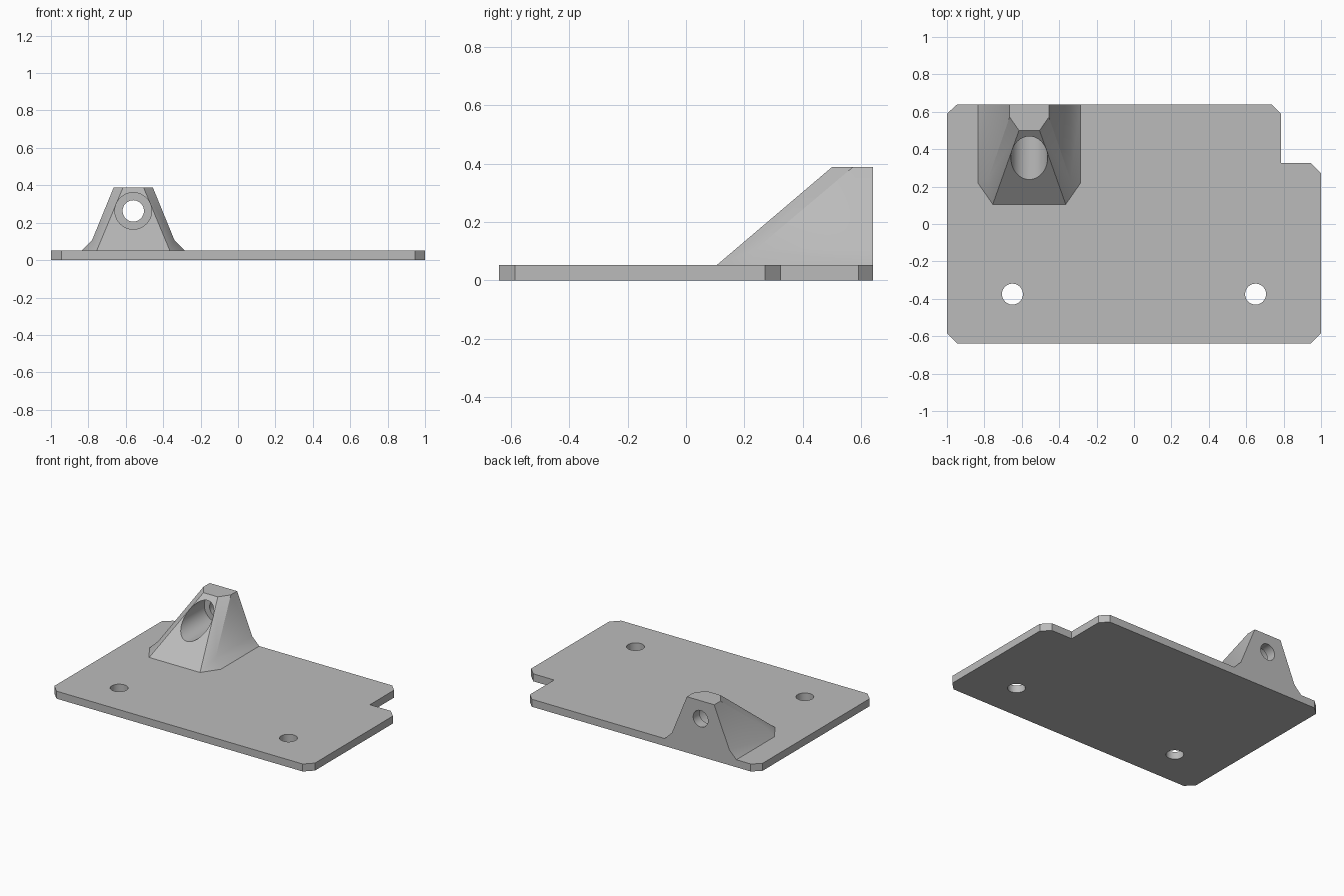
import bpy, bmesh, math
from mathutils import Vector

cube = bpy.data.objects.get("Cube")
if cube:
    bpy.data.objects.remove(cube, do_unlink=True)

grey = bpy.data.materials.new("plain grey")
grey.use_nodes = True
grey.diffuse_color = (0.5, 0.5, 0.5, 1)
grey.node_tree.nodes["Principled BSDF"].inputs["Base Color"].default_value = (0.5, 0.5, 0.5, 1)

PLATE_TOP = 0.052
BACK = 0.64
MOUNT_X = -0.56
BORE_Z = 0.263


def prism(name, points, offset, trims=()):
    """Extrude a closed outline, then slice away whatever lies beyond each trim plane."""
    bm = bmesh.new()
    face = bm.faces.new([bm.verts.new(p) for p in points])
    moved = bmesh.ops.extrude_face_region(bm, geom=[face])["geom"]
    bmesh.ops.translate(bm, vec=offset, verts=[v for v in moved if isinstance(v, bmesh.types.BMVert)])
    for point, normal in trims:
        bmesh.ops.bisect_plane(bm, geom=bm.verts[:] + bm.edges[:] + bm.faces[:],
                               plane_co=point, plane_no=normal, clear_outer=True)
        bmesh.ops.holes_fill(bm, edges=[e for e in bm.edges if e.is_boundary], sides=0)
    bmesh.ops.recalc_face_normals(bm, faces=bm.faces[:])
    mesh = bpy.data.meshes.new(name)
    bm.to_mesh(mesh)
    bm.free()
    mesh.materials.append(grey)
    obj = bpy.data.objects.new(name, mesh)
    bpy.context.collection.objects.link(obj)
    return obj


def drill(target, start, end, radius):
    """Cut a round hole from start to end."""
    axis = Vector(end) - Vector(start)
    bpy.ops.mesh.primitive_cylinder_add(
        vertices=64, radius=radius, depth=axis.length,
        location=(Vector(start) + Vector(end)) / 2,
        rotation=axis.to_track_quat("Z", "Y").to_euler())
    cutter = bpy.context.object
    cutter.hide_render = True
    cutter.data.materials.append(grey)
    mod = target.modifiers.new("hole", "BOOLEAN")
    mod.operation, mod.solver, mod.object = "DIFFERENCE", "EXACT", cutter
    select(target)
    bpy.ops.object.modifier_apply(modifier=mod.name)
    bpy.data.objects.remove(cutter, do_unlink=True)


def select(obj):
    bpy.ops.object.select_all(action="DESELECT")
    obj.select_set(True)
    bpy.context.view_layer.objects.active = obj


# Base plate with chamfered corners and one notched corner
outline = [(-1, -0.585), (-0.945, -0.64), (0.945, -0.64), (1, -0.585), (1, 0.27),
           (0.945, 0.325), (0.785, 0.325), (0.785, 0.59), (0.735, BACK),
           (-0.945, BACK), (-1, 0.59)]
plate = prism("base_plate", [(x, y, 0) for x, y in outline], (0, 0, PLATE_TOP))
for x in (-0.65, 0.65):
    drill(plate, (x, -0.375, -0.1), (x, -0.375, 0.2), 0.056)

# Angled mount: flared section run forward, trimmed by a sloped front and two corner planes
half = [(0.275, PLATE_TOP), (0.22, 0.107), (0.105, 0.388)]
section = half + [(-x, z) for x, z in reversed(half)]
trims = [(Vector((MOUNT_X, 0.105, PLATE_TOP)), Vector((0, -0.336, 0.395)))]
for side in (-1, 1):
    low = Vector((MOUNT_X + side * 0.195, 0.105, PLATE_TOP))
    wide = Vector((MOUNT_X + side * 0.275, 0.22, PLATE_TOP))
    high = Vector((MOUNT_X + side * 0.055, 0.5, 0.388))
    normal = (wide - low).cross(high - low) * side
    trims.append((low, normal if normal.z > 0 else -normal))
mount = prism("angled_mount", [(MOUNT_X + x, BACK, z) for x, z in section], (0, -0.6, 0), trims)

# Wide counterbore from the front, narrow hole through the back wall
drill(mount, (MOUNT_X, 0, BORE_Z), (MOUNT_X, 0.57, BORE_Z), 0.098)
drill(mount, (MOUNT_X, 0.3, BORE_Z), (MOUNT_X, 0.8, BORE_Z), 0.057)

for obj in (plate, mount):
    select(obj)
    bpy.ops.object.shade_smooth_by_angle(angle=math.radians(25))
